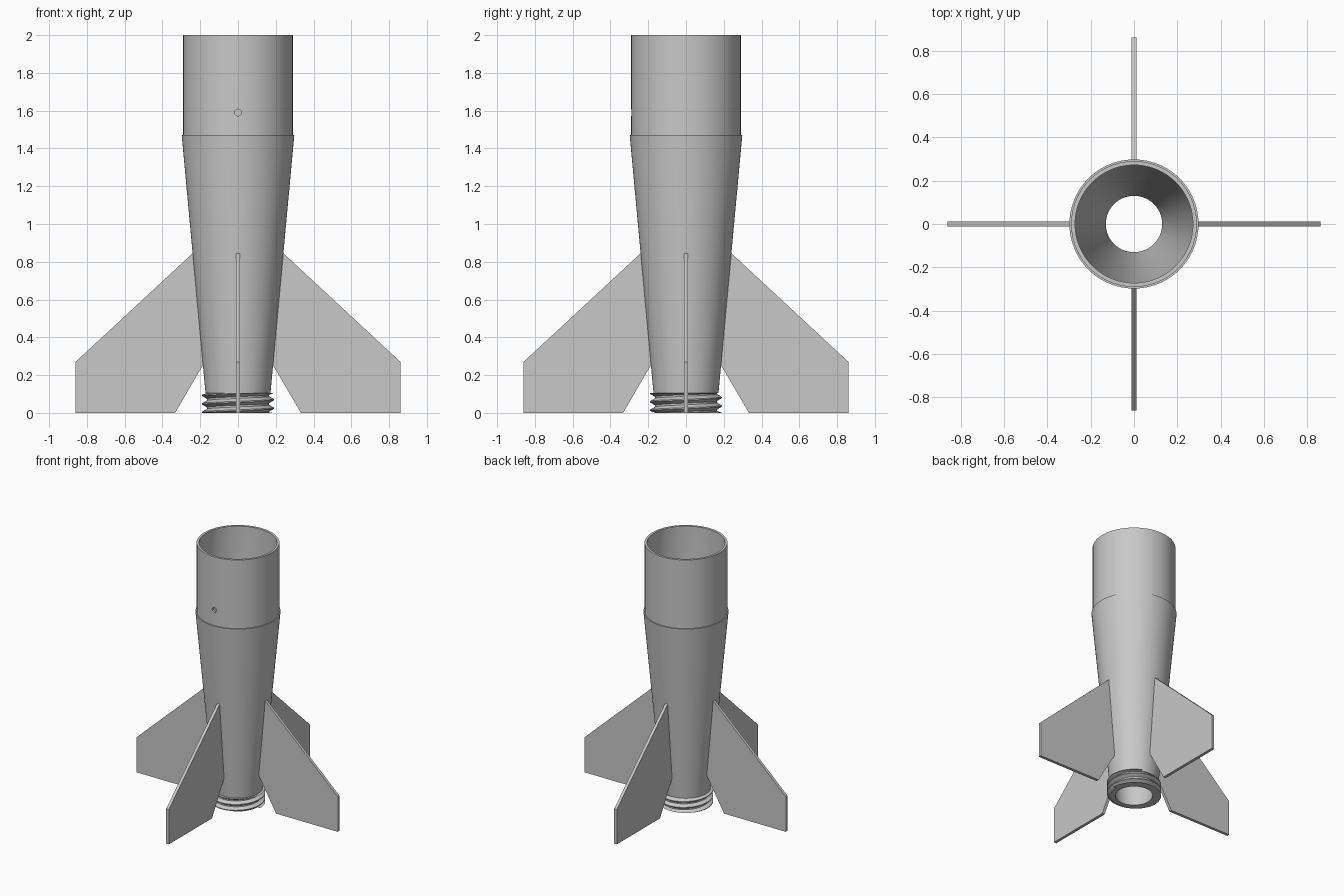
import bpy
import bmesh
import math
from mathutils import Matrix, Vector

cube = bpy.data.objects.get("Cube")
if cube:
    bpy.data.objects.remove(cube, do_unlink=True)

grey = bpy.data.materials.new("light grey plastic")
grey.use_nodes = True
color = (0.58, 0.58, 0.58, 1)
grey.diffuse_color = color
grey.node_tree.nodes["Principled BSDF"].inputs["Base Color"].default_value = color


def finish(bm, name, smooth=False):
    bmesh.ops.recalc_face_normals(bm, faces=bm.faces)
    mesh = bpy.data.meshes.new(name)
    bm.to_mesh(mesh)
    bm.free()
    mesh.materials.append(grey)
    if smooth:
        mesh.shade_smooth()
        mesh.set_sharp_from_angle(angle=math.radians(30))
    obj = bpy.data.objects.new(name, mesh)
    bpy.context.collection.objects.link(obj)
    return obj


def lathe(profile, name, segments=96):
    """Revolve a closed (radius, height) profile around z."""
    bm = bmesh.new()
    rings = []
    for i in range(segments):
        a = math.tau * i / segments
        rings.append([bm.verts.new((r * math.cos(a), r * math.sin(a), z))
                      for r, z in profile])
    n = len(profile)
    for i in range(segments):
        p, q = rings[i], rings[(i + 1) % segments]
        for j in range(n):
            k = (j + 1) % n
            bm.faces.new((p[j], q[j], q[k], p[k]))
    return finish(bm, name, True)


# Hollow tapered body with a straight collar and a threaded neck core
body = lathe([(0.165, 0), (0.165, 0.105), (0.172, 0.105), (0.298, 1.47),
              (0.29, 1.47), (0.29, 2), (0.272, 2), (0.272, 1.47), (0.13, 0)],
             "body_tube")

# Small pin hole through the front of the collar
bm = bmesh.new()
place = Matrix.Translation((0, -0.28, 1.59)) @ Matrix.Rotation(math.pi / 2, 4, "X")
bmesh.ops.create_cone(bm, cap_ends=True, segments=24, radius1=0.018,
                      radius2=0.018, depth=0.1, matrix=place)
cutter = finish(bm, "pin_hole_cutter")
cutter.hide_render = True
cut = body.modifiers.new("pin hole", "BOOLEAN")
cut.operation = "DIFFERENCE"
cut.solver = "EXACT"
cut.object = cutter
bpy.context.view_layer.update()
graph = bpy.context.evaluated_depsgraph_get()
result = bpy.data.meshes.new_from_object(body.evaluated_get(graph))
body.modifiers.clear()
body.data = result
bpy.data.objects.remove(cutter, do_unlink=True)

# Helical screw thread: a triangular ridge swept up the neck
pitch, steps, turns = 0.045, 64, 3.2
ridge = [(0.16, -0.021), (0.19, -0.003), (0.19, 0.003), (0.16, 0.021)]
bm = bmesh.new()
last = None
for i in range(int(turns * steps) + 1):
    turn = i / steps
    a = math.tau * turn
    z0 = turn * pitch - 0.02
    ring = [bm.verts.new((r * math.cos(a), r * math.sin(a),
                          min(max(z0 + dz, 0), 0.106))) for r, dz in ridge]
    if last:
        for j in range(4):
            k = (j + 1) % 4
            bm.faces.new((last[j], ring[j], ring[k], last[k]))
    else:
        bm.faces.new(ring)
    last = ring
bm.faces.new(last)
bmesh.ops.dissolve_degenerate(bm, dist=0.00001, edges=bm.edges)
finish(bm, "screw_thread", True)

# Four swept fins, rooted in the body wall
outline = [(0.86, 0), (0.86, 0.27), (0.24, 0.845), (0.222, 0.845),
           (0.168, 0.25), (0.187, 0.25), (0.333, 0)]
half = 0.011
for i, side in enumerate(("left", "back", "right", "front")):
    bm = bmesh.new()
    face = bm.faces.new([bm.verts.new((x, -half, z)) for x, z in outline])
    extruded = bmesh.ops.extrude_face_region(bm, geom=[face])["geom"]
    moved = [v for v in extruded if isinstance(v, bmesh.types.BMVert)]
    bmesh.ops.translate(bm, verts=moved, vec=Vector((0, 2 * half, 0)))
    bm.transform(Matrix.Rotation(i * math.pi / 2, 4, "Z"))
    finish(bm, side + "_fin")
